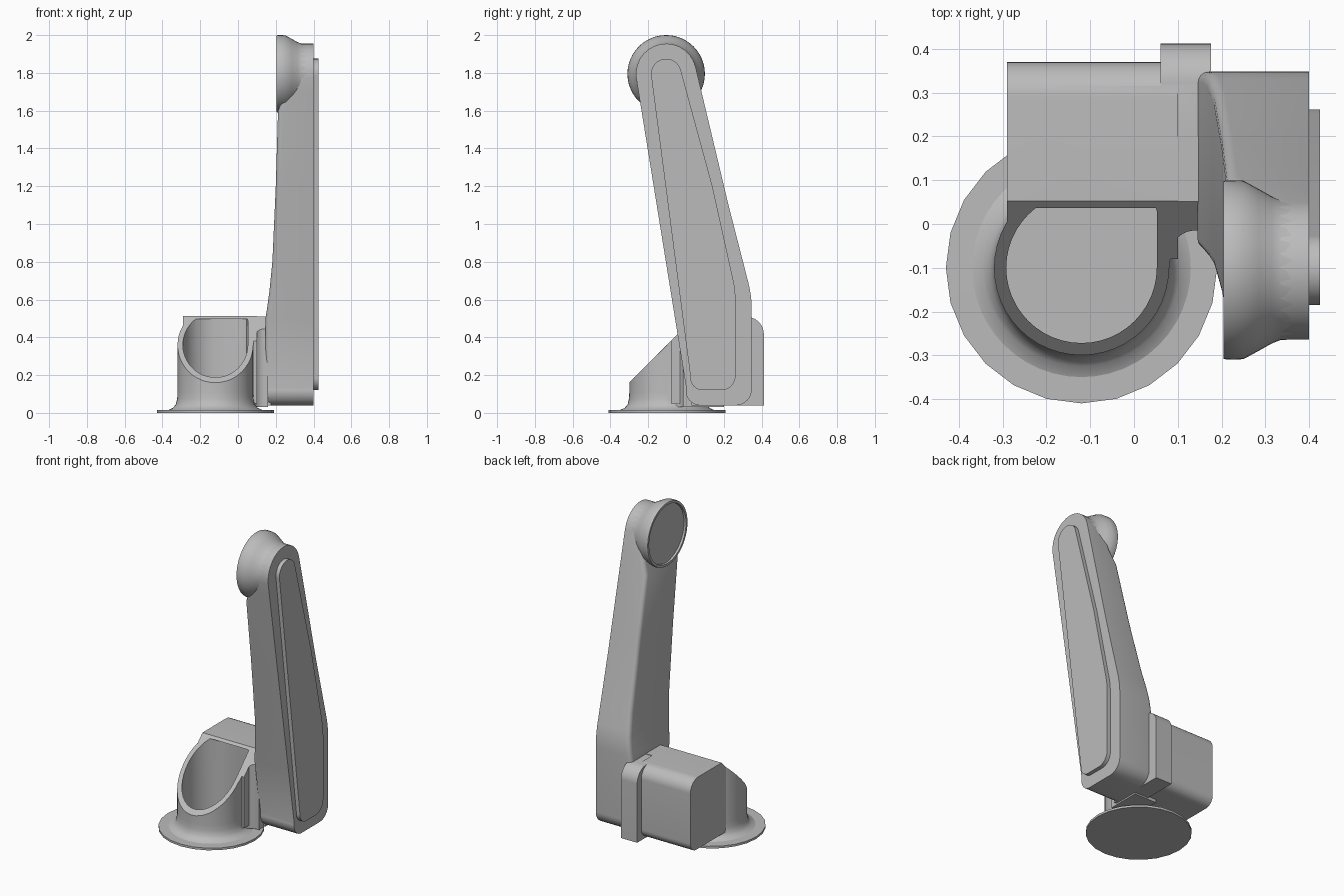
import bpy, bmesh, math
from mathutils import Vector, Matrix

if "Cube" in bpy.data.objects:
    bpy.data.objects.remove(bpy.data.objects["Cube"])

GREY = (0.5, 0.5, 0.5, 1)
grey = bpy.data.materials.new("satin grey")
grey.use_nodes = True
grey.diffuse_color = GREY
grey.node_tree.nodes["Principled BSDF"].inputs["Base Color"].default_value = GREY

CX, CY = -0.12, -0.1            # axis of the base cup
HEAD = (-0.105, 1.795)          # axis of the upper joint (y, z)


def finish(name, bm):
    bmesh.ops.recalc_face_normals(bm, faces=bm.faces)
    mesh = bpy.data.meshes.new(name)
    bm.to_mesh(mesh)
    bm.free()
    mesh.materials.append(grey)
    ob = bpy.data.objects.new(name, mesh)
    bpy.context.collection.objects.link(ob)
    return ob


def smooth(ob):
    bpy.ops.object.select_all(action='DESELECT')
    ob.select_set(True)
    bpy.context.view_layer.objects.active = ob
    bpy.ops.object.shade_smooth_by_angle(angle=math.radians(32))


def arc(c, r, a0, a1, n=14):
    angles = [math.radians(a0 + (a1 - a0) * i / n) for i in range(n + 1)]
    return [(c[0] + r * math.cos(a), c[1] + r * math.sin(a)) for a in angles]


def rounded(corners, n=8):
    """Polygon of (u, v, radius) corners with circular fillets."""
    out = []
    for i, (u, v, r) in enumerate(corners):
        p = Vector((u, v))
        if r == 0:
            out.append((u, v))
            continue
        d0 = (Vector(corners[i - 1][:2]) - p).normalized()
        d1 = (Vector(corners[(i + 1) % len(corners)][:2]) - p).normalized()
        half = d0.angle(d1) / 2
        c = p + (d0 + d1).normalized() * r / math.sin(half)
        t = r / math.tan(half)
        s, e = p + d0 * t - c, p + d1 * t - c
        for k in range(n + 1):
            out.append(tuple(c + s.lerp(e, k / n).normalized() * r))
    return out


def prism_bm(pts, axis, a, b):
    place = (lambda u, v, w: (w, u, v)) if axis == 'x' else (lambda u, v, w: (u, v, w))
    bm = bmesh.new()
    lo = [bm.verts.new(place(u, v, a)) for u, v in pts]
    hi = [bm.verts.new(place(u, v, b)) for u, v in pts]
    bm.faces.new(lo)
    bm.faces.new(hi)
    for i in range(len(pts)):
        j = (i + 1) % len(pts)
        bm.faces.new((lo[i], lo[j], hi[j], hi[i]))
    return bm


def prism(name, pts, axis, a, b):
    return finish(name, prism_bm(pts, axis, a, b))


def lathe(name, profile, matrix, steps=48):
    """Revolve (radius, height) points about z, then place with matrix."""
    bm = bmesh.new()
    verts = [bm.verts.new((r, 0, h)) for r, h in profile]
    edges = [bm.edges.new(pair) for pair in zip(verts, verts[1:])]
    bmesh.ops.spin(bm, geom=verts + edges, cent=(0, 0, 0), axis=(0, 0, 1),
                   angle=math.tau, steps=steps)
    bmesh.ops.remove_doubles(bm, verts=bm.verts, dist=1e-4)
    bmesh.ops.transform(bm, matrix=matrix, verts=bm.verts)
    return finish(name, bm)


def combine(target, other, operation):
    mod = target.modifiers.new(operation, 'BOOLEAN')
    mod.operation, mod.object, mod.solver = operation, other, 'EXACT'
    bpy.context.view_layer.objects.active = target
    bpy.ops.object.modifier_apply(modifier=mod.name)
    bpy.data.objects.remove(other)


# Base cup with filleted foot
at_cup = Matrix.Translation((CX, CY, 0))
body = lathe("base_housing", [(0, 0.005), (0.215, 0.005), (0.25, 0.015), (0.225, 0.026),
                              (0.209, 0.045), (0.202, 0.075), (0.2, 0.11),
                              (0.2, 0.512), (0, 0.512)], at_cup)

# Motor block, flange and filleted neck joined to the cup
block = rounded([(-0.08, 0.05, 0), (0.37, 0.05, 0.06), (0.37, 0.512, 0.08), (-0.08, 0.512, 0)])
combine(body, prism("block", block, 'x', -0.29, 0.1), 'UNION')
flange = rounded([(0.03, 0.04, 0), (0.412, 0.04, 0), (0.412, 0.508, 0.09), (0.03, 0.508, 0)])
combine(body, prism("flange", flange, 'x', 0.06, 0.176), 'UNION')
neck = rounded([(0, -0.1, 0), (0.082, -0.1, 0), (0.086, -0.015, 0.055),
                (0.16, -0.015, 0), (0.16, 0.2, 0), (0, 0.2, 0)])
combine(body, prism("neck", neck, 'z', 0.03, 0.511), 'UNION')

# Slanted mouth and hollow interior
slant = [(-0.6, -0.14), (0.3, 0.76), (-0.6, 0.76)]
combine(body, prism("slant_cutter", slant, 'x', -0.6, 0.6), 'DIFFERENCE')
hollow = arc((CX, CY), 0.172, 90, 360, 36) + [(0.052, 0.03), (0.045, 0.058), (0.02, 0.072)]
combine(body, prism("hollow_cutter", hollow, 'z', 0.04, 0.497), 'DIFFERENCE')
smooth(body)

# Thin round foot plate
foot = lathe("foot_plate", [(0, 0), (0.31, 0), (0.31, 0.014), (0, 0.016)], at_cup, 24)
smooth(foot)

# Arm: side outline, inner side pulled in with height, inner edges rounded
outline = arc(HEAD, 0.16, 14, 188) + rounded([
    (-0.02, 0.04, 0.075), (0.348, 0.04, 0.085), (0.348, 0.62, 0.6), (0.225, 1.1, 0)])
INNER = [(0, 0.145), (0.5, 0.145), (0.54, 0.152), (0.65, 0.167), (0.8, 0.182),
         (1.2, 0.2), (1.6, 0.212), (1.7, 0.25), (2, 0.27)]


def inner_x(z):
    for (z0, x0), (z1, x1) in zip(INNER, INNER[1:]):
        if z <= z1:
            return x0 + (x1 - x0) * (z - z0) / (z1 - z0)


bm = prism_bm(outline, 'x', 0.145, 0.4)
for z, _ in INNER[1:-1]:
    bmesh.ops.bisect_plane(bm, geom=bm.verts[:] + bm.edges[:] + bm.faces[:],
                           plane_co=(0, 0, z), plane_no=(0, 0, 1))
for v in bm.verts:
    if v.co.x < 0.2:
        v.co.x = inner_x(v.co.z)
bmesh.ops.recalc_face_normals(bm, faces=bm.faces)
rim = [e for e in bm.edges if max(v.co.x for v in e.verts) < 0.3
       and e.calc_face_angle(0) > 0.9]
bmesh.ops.bevel(bm, geom=rim, offset=0.025, segments=4, profile=0.5,
                affect='EDGES', clamp_overlap=True)
smooth(finish("arm", bm))

# Raised cover on the outer side of the arm
cover = arc(HEAD, 0.08, 14, 188) + rounded([
    (0.015, 0.12, 0.065), (0.262, 0.12, 0.075), (0.262, 0.65, 0.5), (0.14, 1.2, 0)])
smooth(prism("arm_cover", cover, 'x', 0.39, 0.425))

# Flared joint at the top with a shallow recessed face
at_head = Matrix.Translation((0, *HEAD)) @ Matrix.Rotation(math.pi / 2, 4, 'Y')
joint = lathe("upper_joint", [(0, 0.218), (0.186, 0.218), (0.188, 0.205), (0.203, 0.205),
                              (0.205, 0.212), (0.204, 0.25), (0.185, 0.285), (0.168, 0.315),
                              (0.16, 0.335), (0.158, 0.398), (0, 0.398)], at_head)
smooth(joint)
